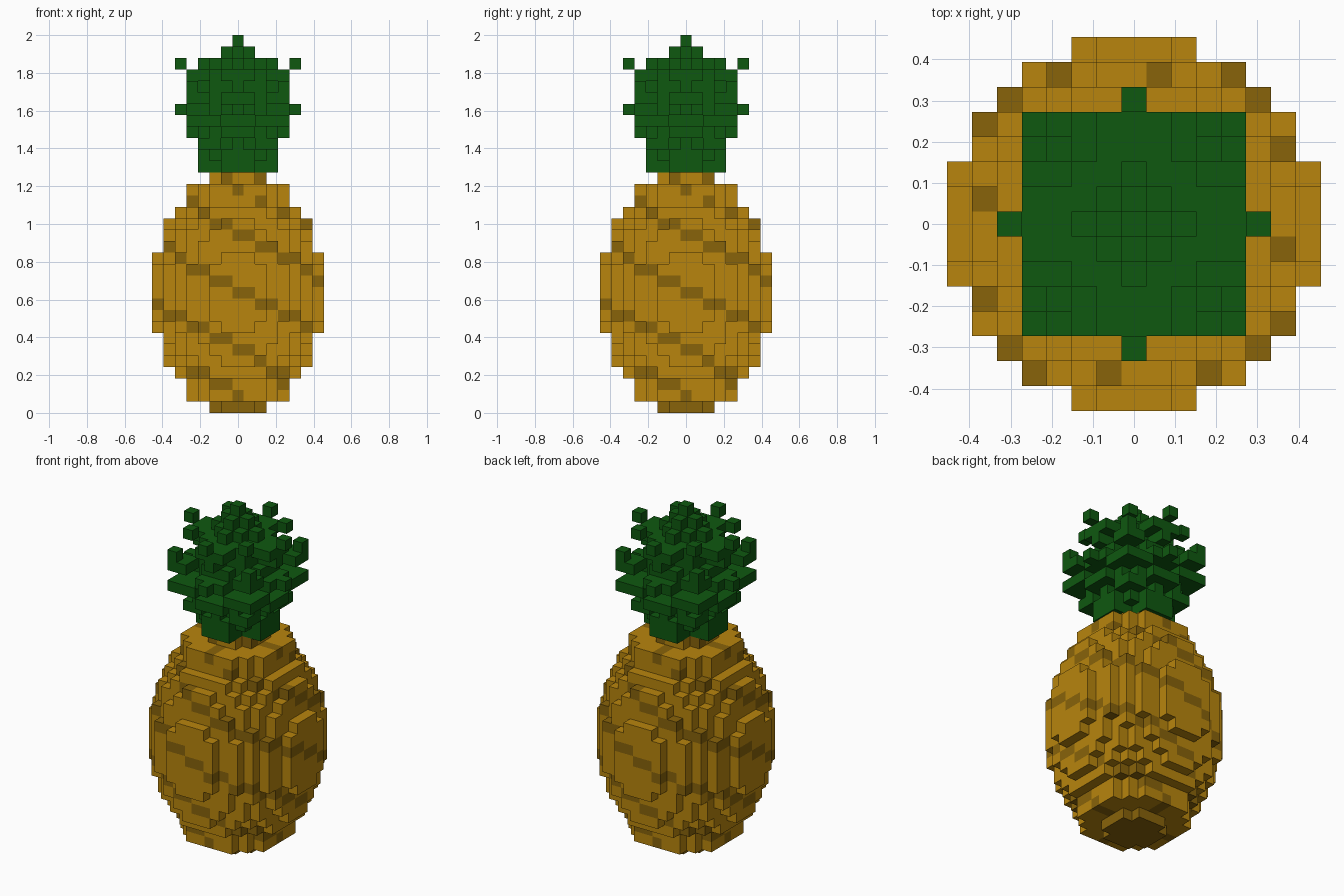
import bpy, bmesh, math

if "Cube" in bpy.data.objects:
    bpy.data.objects.remove(bpy.data.objects["Cube"])

V = 2 / 33  # edge of one block


def material(name, rgb):
    m = bpy.data.materials.new(name)
    m.diffuse_color = (*rgb, 1)
    m.use_nodes = True
    m.node_tree.nodes["Principled BSDF"].inputs["Base Color"].default_value = m.diffuse_color
    return m


gold = material("golden skin", (0.479, 0.235, 0.004))
brown = material("brown spots", (0.246, 0.125, 0.003))
green = material("leaf green", (0.0045, 0.098, 0.005))


def build_blocks(name, cells, mats):
    """Skin a dict {(x, y, layer): material index} with its outer block faces."""
    bm = bmesh.new()
    verts = {}

    def vert(p):
        if p not in verts:
            verts[p] = bm.verts.new((p[0] * V, p[1] * V, p[2] * V))
        return verts[p]

    for cell, mat in cells.items():
        for axis in range(3):
            for side in (-1, 1):
                nb = list(cell)
                nb[axis] += side
                if tuple(nb) in cells:
                    continue
                u, w = (axis + 1) % 3, (axis + 2) % 3
                ring = []
                for du, dw in ((-.5, -.5), (.5, -.5), (.5, .5), (-.5, .5)):
                    p = [cell[0], cell[1], cell[2] + 0.5]
                    p[axis] += side * 0.5
                    p[u] += du
                    p[w] += dw
                    ring.append(vert(tuple(p)))
                f = bm.faces.new(ring if side > 0 else ring[::-1])
                f.material_index = mat
    me = bpy.data.meshes.new(name)
    bm.to_mesh(me)
    bm.free()
    for m in mats:
        me.materials.append(m)
    ob = bpy.data.objects.new(name, me)
    bpy.context.collection.objects.link(ob)


# Fruit body: blocky ellipsoid with four spiral bands of brown spots
def spotted(x, y, k):
    if k == 0:
        return 1
    d = k - 10
    s = d + math.copysign(max(0, abs(d) - 6) / 3, d)
    turn = math.degrees(math.atan2(x, -y)) / 18
    return int((s + turn + 0.3) % 5 < 1)


body = {}
for k in range(21):
    d = abs(k - 10)
    d = 8 if d == 9 else d
    r2 = 56.25 * (1 - (d / 10.5) ** 2)
    for x in range(-7, 8):
        for y in range(-7, 8):
            if x * x + y * y <= r2:
                body[x, y, k] = spotted(x, y, k)
build_blocks("fruit_body", body, [gold, brown])


# Leaf crown: a = larger, b = smaller distance from the axis, one rule per layer
crown_rules = {
    21: lambda a, b: a <= 3 and b <= 1,
    22: lambda a, b: a <= 3 and b <= 1 or a <= 2,
    23: lambda a, b: a <= 2 or (a == 3 and b != 1),
    24: lambda a, b: a <= 3 and b <= 2 or (a == 4 and b <= 1),
    25: lambda a, b: a <= 2 or (a <= 4 and b >= 2),
    26: lambda a, b: a <= 2 or (a <= 4 and b <= 1) or (a == 5 and b == 0),
    27: lambda a, b: a <= 2 or (a <= 4 and b >= 3) or (a == 3 and b <= 1),
    28: lambda a, b: a <= 2 or (a, b) == (4, 4) or (a <= 4 and b == 0),
    29: lambda a, b: a <= 1 or (a <= 4 and b <= 1) or (a, b) == (2, 2),
    30: lambda a, b: a <= 1 or (a, b) in ((5, 0), (3, 3), (2, 0)),
    31: lambda a, b: a <= 1 and b == 0,
    32: lambda a, b: a == 0,
}
crown = {}
for k, rule in crown_rules.items():
    for x in range(-5, 6):
        for y in range(-5, 6):
            a, b = max(abs(x), abs(y)), min(abs(x), abs(y))
            if rule(a, b):
                crown[x, y, k] = 0
build_blocks("leaf_crown", crown, [green])
